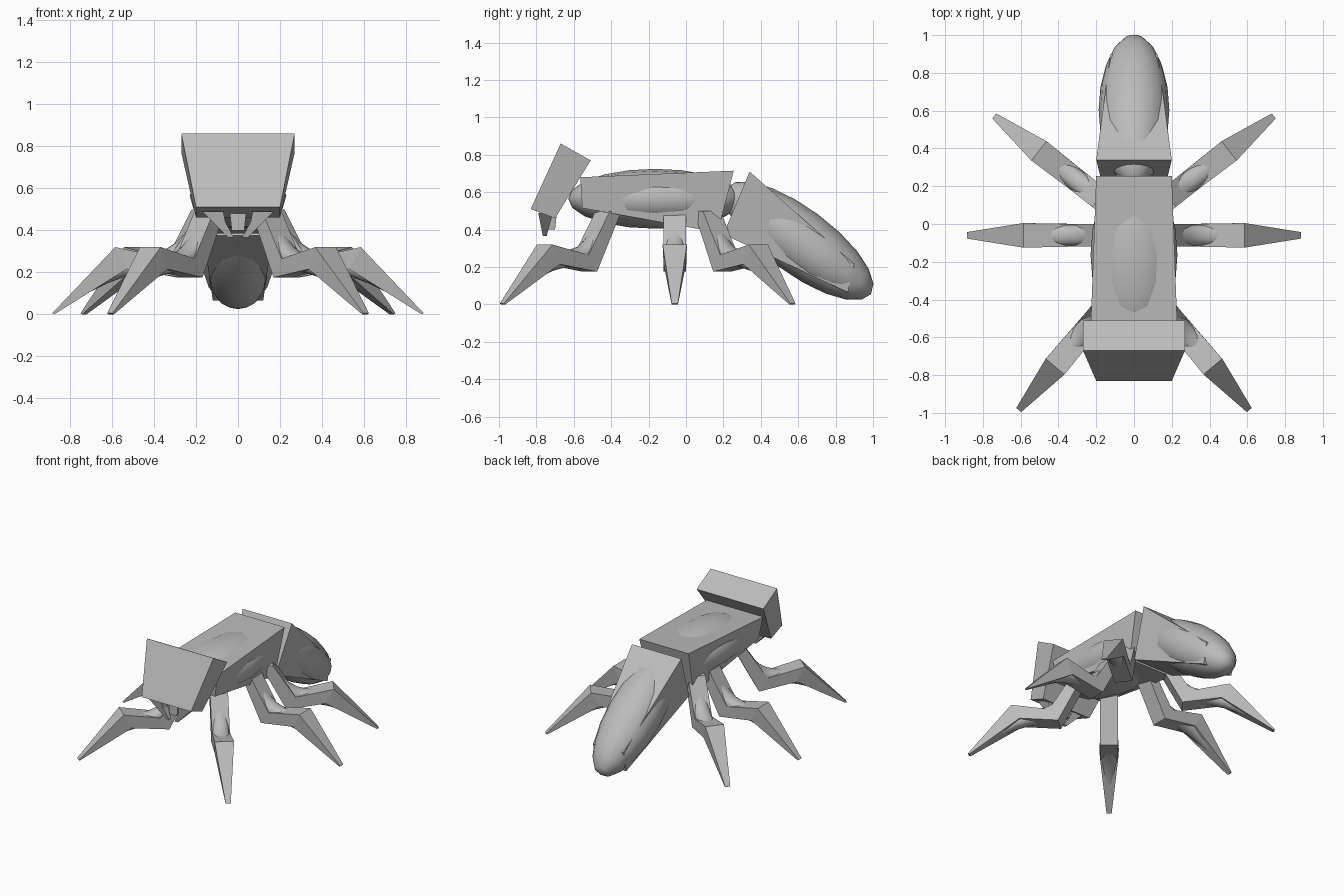
import bpy, bmesh, math
from mathutils import Matrix, Vector

cube = bpy.data.objects.get("Cube")
if cube:
    bpy.data.objects.remove(cube, do_unlink=True)

grey = bpy.data.materials.new("plain grey")
grey.use_nodes = True
grey.diffuse_color = (0.5, 0.5, 0.5, 1)
grey.node_tree.nodes["Principled BSDF"].inputs["Base Color"].default_value = (0.5, 0.5, 0.5, 1)


def finish(name, bm, smooth=False):
    bmesh.ops.recalc_face_normals(bm, faces=bm.faces)
    for f in bm.faces:
        f.smooth = smooth
    mesh = bpy.data.meshes.new(name)
    bm.to_mesh(mesh)
    bm.free()
    mesh.materials.append(grey)
    obj = bpy.data.objects.new(name, mesh)
    bpy.context.collection.objects.link(obj)
    return obj


def loft(name, stations, matrix=Matrix(), smooth=False):
    """Join four-cornered rings; each station is an upper and a lower (y, z, half width)."""
    bm = bmesh.new()
    rings = []
    for (y0, z0, w0), (y1, z1, w1) in stations:
        corners = [(-w0, y0, z0), (w0, y0, z0), (w1, y1, z1), (-w1, y1, z1)]
        rings.append([bm.verts.new(matrix @ Vector(c)) for c in corners])
    for a, b in zip(rings, rings[1:]):
        for i in range(4):
            j = (i + 1) % 4
            bm.faces.new((a[i], a[j], b[j], b[i]))
    bm.faces.new(rings[0])
    bm.faces.new(rings[-1])
    return finish(name, bm, smooth)


def ellipsoid(name, centre, radii, tilt=0):
    bm = bmesh.new()
    bmesh.ops.create_uvsphere(bm, u_segments=16, v_segments=10, radius=1)
    # Poles lie along the length of the body
    m = (Matrix.Translation(centre) @ Matrix.Rotation(tilt, 4, 'X')
         @ Matrix.Diagonal((*radii, 1)) @ Matrix.Rotation(math.pi / 2, 4, 'X'))
    bmesh.ops.transform(bm, matrix=m, verts=bm.verts)
    return finish(name, bm, True)


# Head slab, leaning forward at the bottom
loft("head", [((-0.67, 0.86, 0.27), (-0.83, 0.51, 0.2)),
              ((-0.51, 0.77, 0.27), (-0.70, 0.46, 0.2))])

# Thorax and abdomen shells with rounded cores swelling through them
loft("thorax_shell", [((-0.565, 0.68, 0.23), (-0.555, 0.515, 0.2)),
                      ((0.255, 0.715, 0.2), (0.17, 0.385, 0.18))])
ellipsoid("thorax_core", (0, -0.165, 0.565), (0.23, 0.465, 0.16))
loft("abdomen_shell", [((0.34, 0.71, 0.2), (0.20, 0.375, 0.165)),
                       ((0.90, 0.215, 0.125), (0.865, 0.065, 0.12))])
ellipsoid("abdomen_core", (0, 0.603, 0.34), (0.187, 0.48, 0.175), -math.radians(36.5))

# Mouth block and inward pointing mandibles
loft("mouth", [((-0.75, 0.49, 0.04), (-0.75, 0.4, 0.03)),
               ((-0.69, 0.49, 0.04), (-0.70, 0.4, 0.03))])
for side, word in ((1, "left"), (-1, "right")):
    bm = bmesh.new()
    rings = []
    for x0, x1, y0, y1, z in ((0.07, 0.17, -0.79, -0.71, 0.49),
                              (0.06, 0.12, -0.78, -0.725, 0.44),
                              (0.02, 0.045, -0.765, -0.745, 0.365)):
        rings.append([bm.verts.new((side * x, y, z))
                      for x, y in ((x0, y0), (x1, y0), (x1, y1), (x0, y1))])
    for a, b in zip(rings, rings[1:]):
        for i in range(4):
            bm.faces.new((a[i], a[i - 1], b[i - 1], b[i]))
    bm.faces.new(rings[0])
    bm.faces.new(rings[-1])
    finish(word + "_mandible", bm)

# Six bent legs: angular shell plus a softened core, pointing outward from the hip
leg = [((-0.02, 0.5, 0.06), (-0.1, 0.5, 0.06)),
       ((0.13, 0.265, 0.06), (0.07, 0.175, 0.06)),
       ((0.385, 0.32, 0.065), (0.33, 0.215, 0.06)),
       ((0.685, 0.005, 0.017), (0.675, 0, 0.017))]
hips = {"front": (0.17, -0.46, -50), "middle": (0.2, -0.06, 0), "rear": (0.2, 0.15, 38)}
for place, (x, y, angle) in hips.items():
    for side, word in ((1, "left"), (-1, "right")):
        m = (Matrix.Diagonal((side, 1, 1, 1)) @ Matrix.Translation((x, y, 0))
             @ Matrix.Rotation(math.radians(angle - 90), 4, 'Z'))
        name = f"{place}_{word}_leg"
        loft(name + "_shell", leg, m)
        core = loft(name + "_core", leg, m, True)
        sub = core.modifiers.new("soften", 'SUBSURF')
        sub.levels = sub.render_levels = 2
